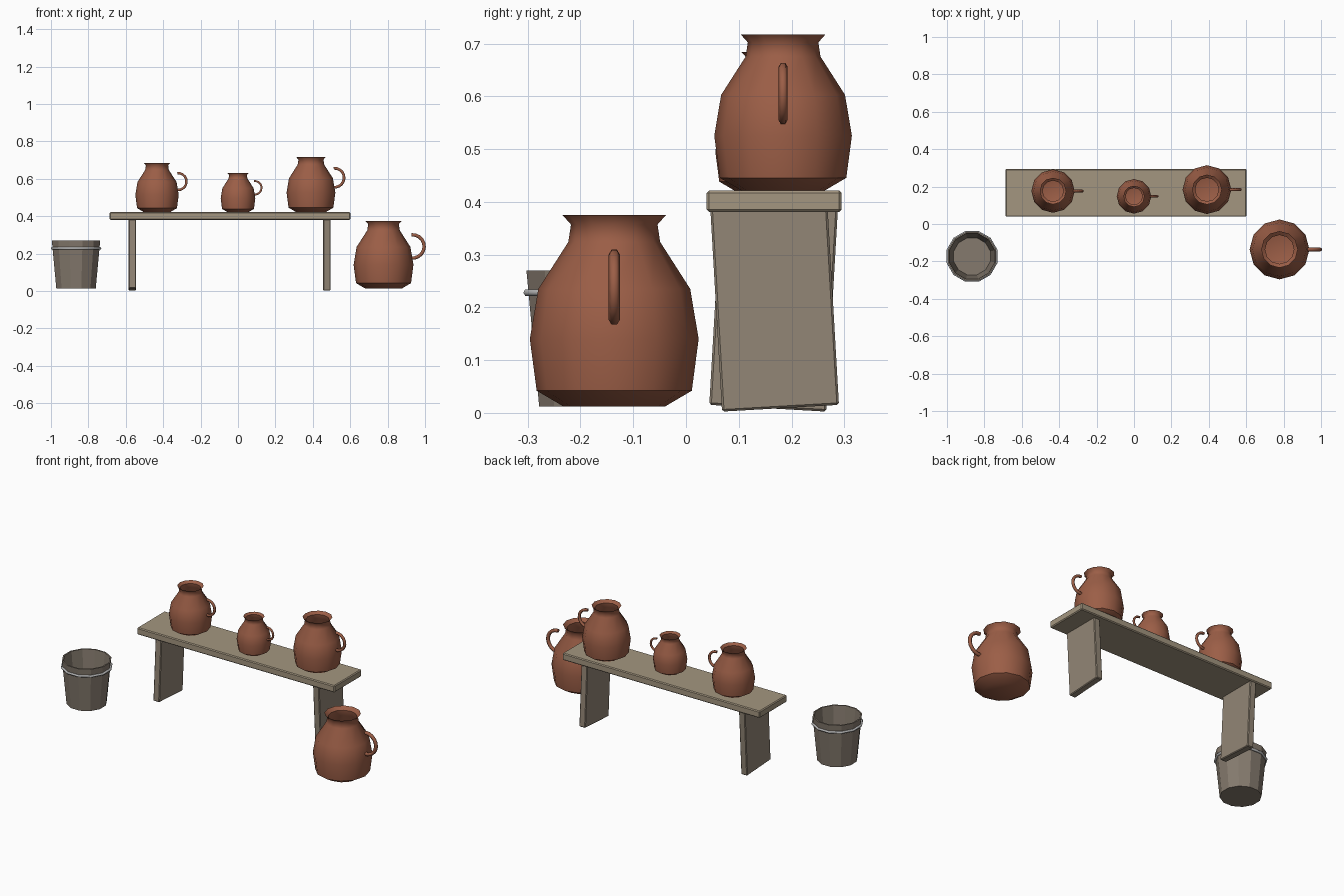
import bpy, bmesh, math
from mathutils import Vector, Matrix

if "Cube" in bpy.data.objects:
    bpy.data.objects.remove(bpy.data.objects["Cube"])


def material(name, rgb):
    m = bpy.data.materials.new(name)
    m.use_nodes = True
    color = (*rgb, 1)
    m.diffuse_color = color
    bsdf = m.node_tree.nodes["Principled BSDF"]
    bsdf.inputs["Base Color"].default_value = color
    bsdf.inputs["Roughness"].default_value = 0.8
    return m


CLAY = material("terracotta", (0.33, 0.112, 0.062))
PLANK = material("pale wood", (0.37, 0.305, 0.215))
LEG = material("weathered wood", (0.29, 0.238, 0.18))
PAIL = material("dark bucket wood", (0.235, 0.195, 0.155))
METAL = material("grey metal", (0.5, 0.5, 0.5))


def finish(bm, name, mat, location, angle=None):
    """Turn a bmesh into a placed object, optionally smooth shaded."""
    bmesh.ops.recalc_face_normals(bm, faces=bm.faces)
    mesh = bpy.data.meshes.new(name)
    bm.to_mesh(mesh)
    bm.free()
    mesh.materials.append(mat)
    ob = bpy.data.objects.new(name, mesh)
    bpy.context.collection.objects.link(ob)
    ob.location = location
    if angle:
        bpy.ops.object.select_all(action='DESELECT')
        ob.select_set(True)
        bpy.context.view_layer.objects.active = ob
        bpy.ops.object.shade_smooth_by_angle(angle=math.radians(angle))
    return ob


def skin(bm, rings, closed=False):
    """Bridge successive rings of vertices with quads."""
    pairs = list(zip(rings, rings[1:]))
    if closed:
        pairs.append((rings[-1], rings[0]))
    for a, b in pairs:
        n = len(a)
        for i in range(n):
            j = (i + 1) % n
            bm.faces.new((a[i], a[j], b[j], b[i]))


def lathe(profile, sides=12, turn=0.0, closed=False):
    """Spin a (radius, height) profile about z; open profiles get a floor."""
    bm = bmesh.new()
    rings = []
    for r, z in profile:
        rings.append([bm.verts.new((r * math.cos(a), r * math.sin(a), z))
                      for a in (turn + math.tau * i / sides for i in range(sides))])
    skin(bm, rings, closed)
    if not closed:
        for ring in (rings[0], rings[-1]):
            bm.faces.new(ring)
    return bm


def jug(name, x, y, z, s):
    # Thin walled body: outside up to the rim, then back down the inside
    outer = [(0.096, 0), (0.147, 0.03), (0.16, 0.128), (0.144, 0.223),
             (0.087, 0.312), (0.082, 0.345), (0.098, 0.363)]
    wall = 0.005
    inner = [(r - wall, max(h, wall)) for r, h in reversed(outer[:-1])]
    profile = [(r * s, h * s) for r, h in outer + inner]
    finish(lathe(profile), name + "_body", CLAY, (x, y, z), 50)

    # Hooked handle: a hexagonal tube along a half circle, free at its top
    bm = bmesh.new()
    rings = []
    steps = 10
    for k in range(steps + 1):
        a = math.radians(-100 + 195 * k / steps)
        out = Vector((math.cos(a), 0, math.sin(a)))
        mid = Vector((0.155, 0, 0.226)) + out * 0.0625
        ring = []
        for i in range(6):
            t = math.tau * i / 6
            p = mid + (out * math.sin(t) + Vector((0, 1, 0)) * math.cos(t)) * 0.0105
            ring.append(bm.verts.new(p * s))
        rings.append(ring)
    skin(bm, rings)
    bm.faces.new(rings[0])
    bm.faces.new(rings[-1])
    finish(bm, name + "_handle", CLAY, (x, y, z), 62)


def board(name, size, location, mat, tilt=0.0, bevel=0.005):
    bm = bmesh.new()
    bmesh.ops.create_cube(bm, size=1)
    bmesh.ops.scale(bm, vec=size, verts=bm.verts)
    bmesh.ops.bevel(bm, geom=list(bm.edges), offset=bevel, segments=1, affect='EDGES')
    bmesh.ops.rotate(bm, matrix=Matrix.Rotation(tilt, 3, 'X'), verts=bm.verts)
    return finish(bm, name, mat, location)


# Bench: a plank on two slightly crooked slab legs
board("bench_top", (1.288, 0.256, 0.041), (-0.043, 0.167, 0.401), PLANK)
for name, x, y, side in (("right_leg", -0.565, 0.166, -1), ("left_leg", 0.475, 0.168, 1)):
    board(name, (0.04, 0.222, 0.385), (x, y, 0.201), LEG, side * math.radians(3.3), 0.004)

# Three jugs on the bench and a large one on the ground
jug("bench_jug_right", -0.433, 0.176, 0.421, 0.725)
jug("bench_jug_middle", 0.0, 0.148, 0.421, 0.578)
jug("bench_jug_left", 0.39, 0.184, 0.421, 0.815)
jug("ground_jug", 0.778, -0.136, 0.012, 1.0)

# Bucket with flat staves, an open top and a metal hoop
BUCKET = (-0.866, -0.173, 0.012)
staves = [(0.109, 0), (0.134, 0.258), (0.126, 0.258), (0.102, 0.01)]
finish(lathe(staves, turn=math.radians(15)), "bucket", PAIL, BUCKET)
hoop = [(0.133 + 0.007 * math.cos(t), 0.216 + 0.007 * math.sin(t))
        for t in (math.tau * i / 6 for i in range(6))]
finish(lathe(hoop, turn=math.radians(15), closed=True), "bucket_hoop", METAL, BUCKET, 62)
